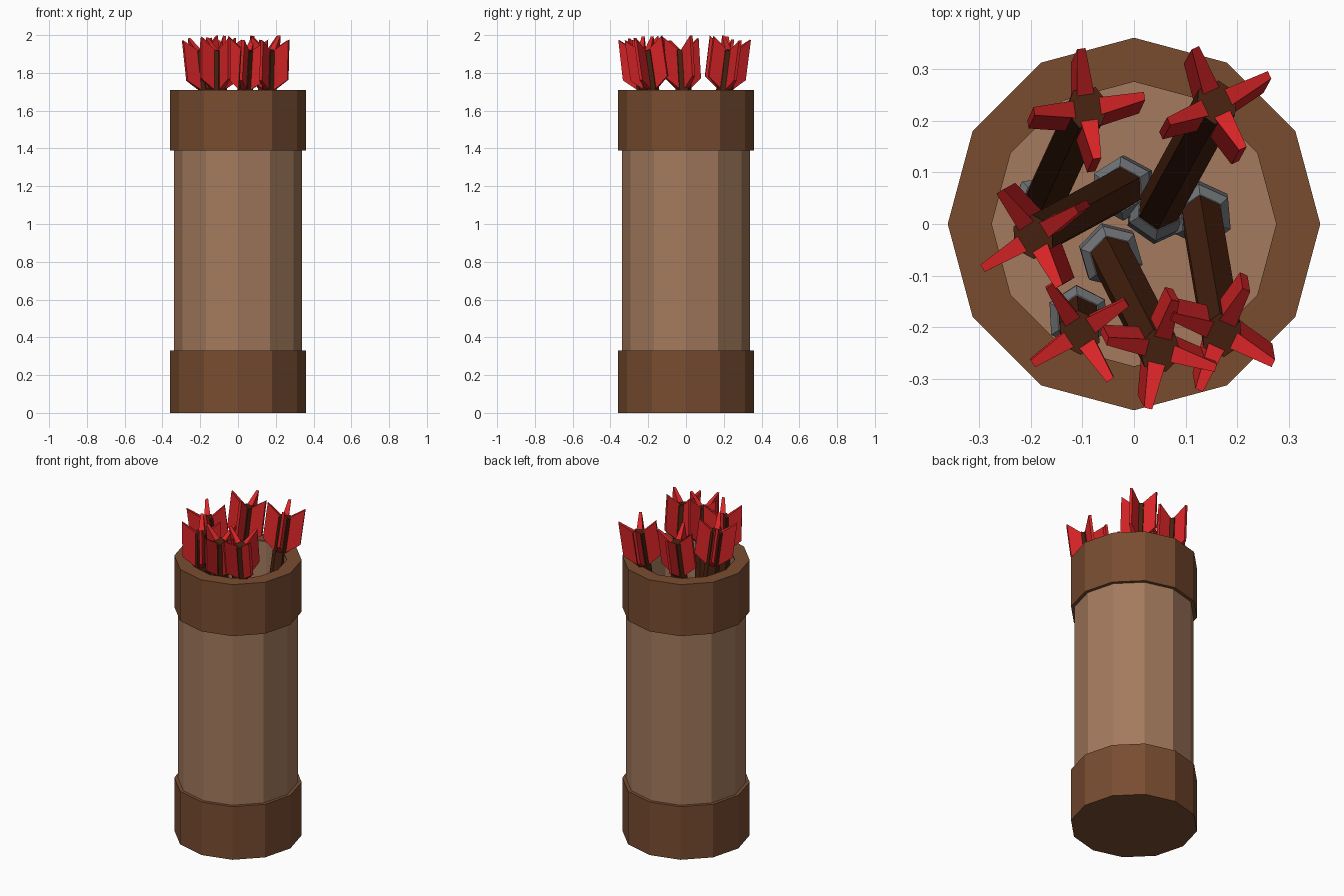
import bpy, bmesh, math
from mathutils import Vector, Matrix

if "Cube" in bpy.data.objects:
    bpy.data.objects.remove(bpy.data.objects["Cube"])


def material(name, r, g, b):
    m = bpy.data.materials.new(name)
    m.diffuse_color = (r, g, b, 1)
    m.use_nodes = True
    m.node_tree.nodes["Principled BSDF"].inputs["Base Color"].default_value = m.diffuse_color
    return m


TAN = material("tan leather", 0.37, 0.195, 0.11)
BROWN = material("brown leather", 0.19, 0.073, 0.03)
WOOD = material("dark wood", 0.064, 0.016, 0.005)
RED = material("red feather", 0.70, 0.018, 0.02)
STEEL = material("grey steel", 0.16, 0.17, 0.18)


def finish(name, bm, mat, matrix=None):
    bmesh.ops.remove_doubles(bm, verts=bm.verts, dist=1e-5)
    bmesh.ops.recalc_face_normals(bm, faces=bm.faces)
    me = bpy.data.meshes.new(name)
    bm.to_mesh(me)
    bm.free()
    me.materials.append(mat)
    ob = bpy.data.objects.new(name, me)
    bpy.context.collection.objects.link(ob)
    if matrix:
        ob.matrix_world = matrix
    return ob


def lathe(name, profile, sides, mat, closed=False, matrix=None, start=0.0):
    """Turn an (r, z) profile around z; closed joins last point to first."""
    bm = bmesh.new()
    rings = []
    for r, z in profile:
        rings.append([bm.verts.new((r * math.cos(start + math.tau * i / sides),
                                    r * math.sin(start + math.tau * i / sides), z))
                      for i in range(sides)])
    n = len(rings)
    for k in range(n if closed else n - 1):
        a, b = rings[k], rings[(k + 1) % n]
        for i in range(sides):
            j = (i + 1) % sides
            bm.faces.new((a[i], a[j], b[j], b[i]))
    return finish(name, bm, mat, matrix)


# Quiver: hollow tube with floor, and two leather bands
lathe("quiver_body", [(0, .03), (.34, .03), (.34, 1.70), (.275, 1.70),
                      (.275, .08), (0, .08)], 12, TAN)
lathe("bottom_band", [(0, 0), (.36, 0), (.36, .33), (.33, .33),
                      (.33, .02), (0, .02)], 12, BROWN)
lathe("top_band", [(.33, 1.39), (.36, 1.39), (.36, 1.71), (.275, 1.71),
                   (.275, 1.70), (.33, 1.70)], 12, BROWN, closed=True)


def fletching(name, matrix, base):
    """Four tapered vanes; local z = 0 is the top of the shaft."""
    bm = bmesh.new()
    outline = [(.025, -.215), (.108, -.15), (.108, .065), (.025, 0)]
    for q in range(4):
        rot = Matrix.Rotation(base + q * math.pi / 2, 3, 'Z')
        sides = []
        for s in (-1, 1):
            sides.append([bm.verts.new(rot @ Vector((x, s * (.017 if x < .05 else .008), z)))
                          for x, z in outline])
        a, b = sides
        bm.faces.new(a)
        bm.faces.new(b[::-1])
        for i in range(4):
            j = (i + 1) % 4
            bm.faces.new((a[i], b[i], b[j], a[j]))
    finish(name, bm, RED, matrix)


# Arrows: shaft top xy, shaft bottom xy, vane angle
ARROWS = [
    (-.09, .225, -.18, .03, 8),
    (.16, .235, .045, .025, 25),
    (-.195, -.025, -.02, .07, 32),
    (-.105, -.21, -.108, -.18, 33),
    (.05, -.245, -.045, -.06, -14),
    (.17, -.215, .13, .02, -25),
]
TOP, LOW = 1.92, 0.30
for k, (tx, ty, bx, by, ang) in enumerate(ARROWS, 1):
    top, low = Vector((tx, ty, TOP)), Vector((bx, by, LOW))
    axis = top - low
    length = axis.length
    mat = Matrix.Translation(top) @ Vector((0, 0, 1)).rotation_difference(axis).to_matrix().to_4x4()
    base = math.radians(ang)
    lathe(f"arrow_shaft_{k}", [(0, -length), (.043, -length), (.043, 0), (0, 0)],
          6, WOOD, matrix=mat, start=base)
    lathe(f"arrow_head_{k}", [(0, -length - .17), (.062, -length - .02),
                              (.062, -length + .03), (.045, -length + .05), (0, -length + .05)],
          6, STEEL, matrix=mat, start=base)
    fletching(f"arrow_fletching_{k}", mat, base)
